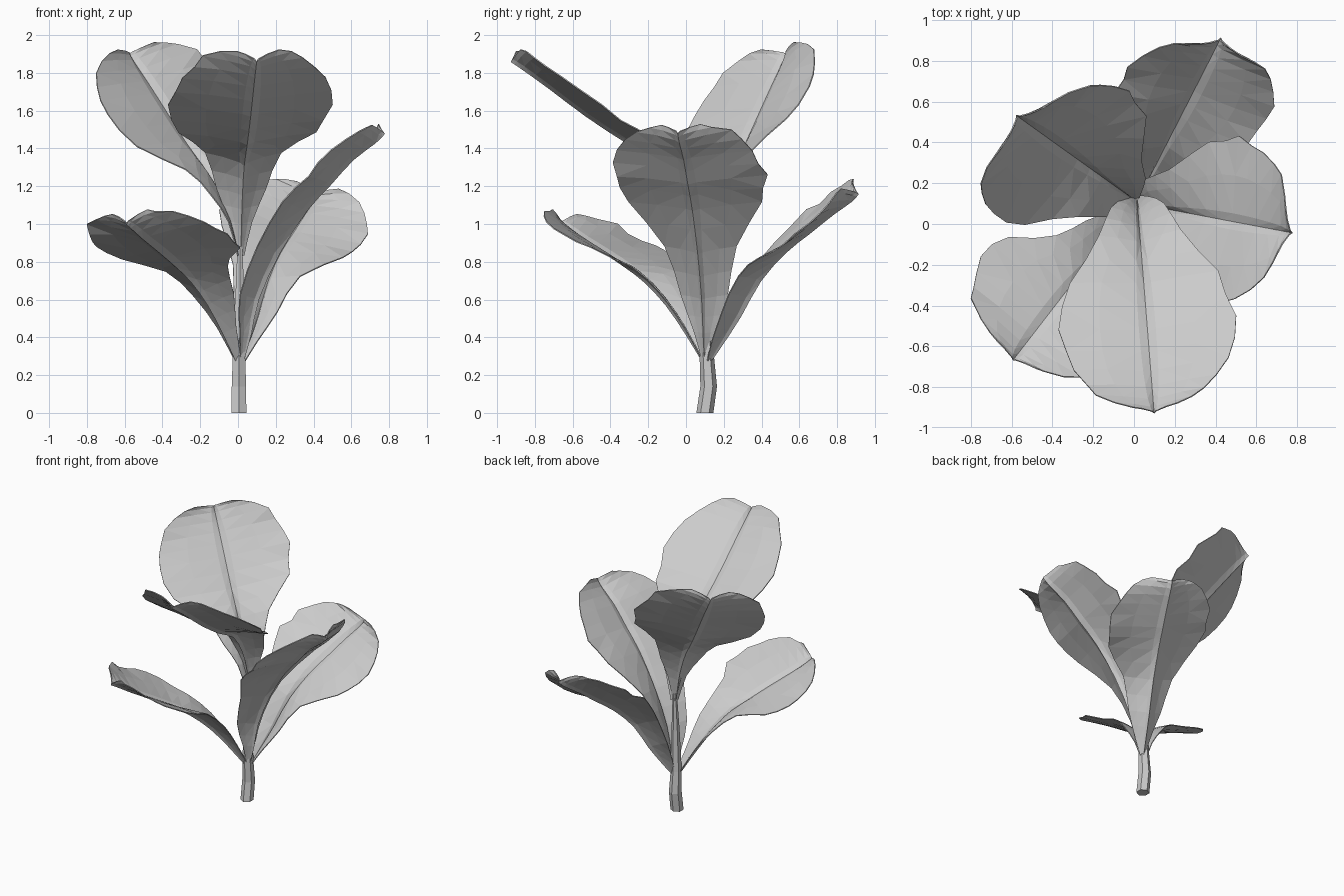
import bpy, bmesh, random
from mathutils import Vector

random.seed(4)
cube = bpy.data.objects.get("Cube")
if cube:
    bpy.data.objects.remove(cube, do_unlink=True)

grey = bpy.data.materials.new("leaf_grey")
grey.use_nodes = True
grey.diffuse_color = (0.6, 0.6, 0.6, 1)
grey.node_tree.nodes["Principled BSDF"].inputs["Base Color"].default_value = (0.6, 0.6, 0.6, 1)

# Half width and margin lift at each station from stalk to tip
WIDTH = (.018, .06, .13, .2, .37, .42, .38, .26, .11)
LIFT = (.015, .05, .08, .09, .08, .07, .07, .08, .07)
COLUMNS = (-1, -.55, -.1, 0, .1, .55, 1)


def add_object(name, bm):
    bmesh.ops.recalc_face_normals(bm, faces=bm.faces)
    mesh = bpy.data.meshes.new(name)
    bm.to_mesh(mesh)
    bm.free()
    mesh.materials.append(grey)
    obj = bpy.data.objects.new(name, mesh)
    bpy.context.collection.objects.link(obj)
    return obj


def bridge(bm, a, b, closed=False):
    n = len(a)
    for i in range(n if closed else n - 1):
        j = (i + 1) % n
        bm.faces.new((a[i], a[j], b[j], b[i]))


def refine(values):
    """Insert a smoothly interpolated value between each pair."""
    result = [values[0]]
    last = len(values) - 1
    for i in range(last):
        near = values[i] + values[i + 1]
        far = values[max(i - 1, 0)] + values[min(i + 2, last)]
        result += [(near * 9 - far) / 16, values[i + 1]]
    return result


def leaf(name, base, heading, rib, scale=1.0, tilt=0.0):
    """Cupped leaf: rib holds (distance out, height) at each station."""
    out = Vector((*heading, 0)).normalized()
    up = Vector((0, 0, 1))
    pts = refine([Vector((*base, 0)) + out * r + up * z for r, z in rib])
    bm = bmesh.new()
    rows = []
    for i, (p, width, cup) in enumerate(zip(pts, refine(WIDTH), refine(LIFT))):
        along = (pts[min(i + 1, len(pts) - 1)] - pts[max(i - 1, 0)]).normalized()
        side = out.cross(up) + up * tilt
        side = (side - along * side.dot(along)).normalized()
        normal = side.cross(along)
        row = []
        for u in COLUMNS:
            margin = abs(u) == 1 and i > 6
            wave = random.uniform(-.018, .018) if margin else 0
            offset = side * (u * width * scale + wave * u)
            lift = normal * (cup * abs(u) ** .6 + wave * .5)
            row.append(bm.verts.new(p + offset + lift))
        rows.append(row)
    for a, b in zip(rows, rows[1:]):
        bridge(bm, a, b)
    bmesh.ops.triangulate(bm, faces=bm.faces)
    obj = add_object(name, bm)
    thick = obj.modifiers.new("thickness", 'SOLIDIFY')
    thick.thickness = .006
    thick.offset = 0


# Stem: tapering, slightly bent, six sided
bm = bmesh.new()
rings = []
for x, y, z, r in ((.005, .1, 0, .045), (.005, .12, .14, .044), (.005, .11, .3, .038),
                   (.01, .11, .6, .028), (.01, .12, .88, .015)):
    ring = bmesh.ops.create_circle(bm, segments=6, radius=r)["verts"]
    bmesh.ops.translate(bm, verts=ring, vec=(x, y, z))
    rings.append(ring)
for a, b in zip(rings, rings[1:]):
    bridge(bm, a, b, closed=True)
bm.faces.new(rings[0])
bm.faces.new(rings[-1])
add_object("stem", bm)

# Two upper leaves
leaf("upper_front_leaf", (.015, .12), (.08, -1),
     ((0, .83), (.04, 1), (.1, 1.15), (.22, 1.31), (.42, 1.42),
      (.65, 1.57), (.85, 1.72), (.99, 1.82), (1.05, 1.86)), 1.01)
leaf("upper_back_leaf", (0, .12), (-.81, .58),
     ((0, .83), (.05, 1), (.11, 1.13), (.2, 1.27), (.34, 1.43),
      (.48, 1.61), (.59, 1.75), (.68, 1.86), (.71, 1.9)), 1.07, .45)

# Three lower leaves
leaf("side_leaf", (.02, .1), (1, -.19),
     ((.01, .28), (.05, .42), (.09, .6), (.2, .84), (.35, 1.07),
      (.48, 1.21), (.6, 1.34), (.72, 1.43), (.77, 1.48)), .97)
leaf("lower_back_leaf", (.02, .12), (.45, .88),
     ((.01, .27), (.08, .36), (.19, .51), (.31, .7), (.46, .85),
      (.6, .95), (.74, 1.05), (.85, 1.12), (.89, 1.16)), .93, -.45)
leaf("lower_front_leaf", (0, .1), (-.61, -.79),
     ((0, .25), (.13, .42), (.26, .57), (.4, .69), (.53, .77),
      (.68, .85), (.82, .92), (.93, .98), (.97, 1)), 1, -.1)
